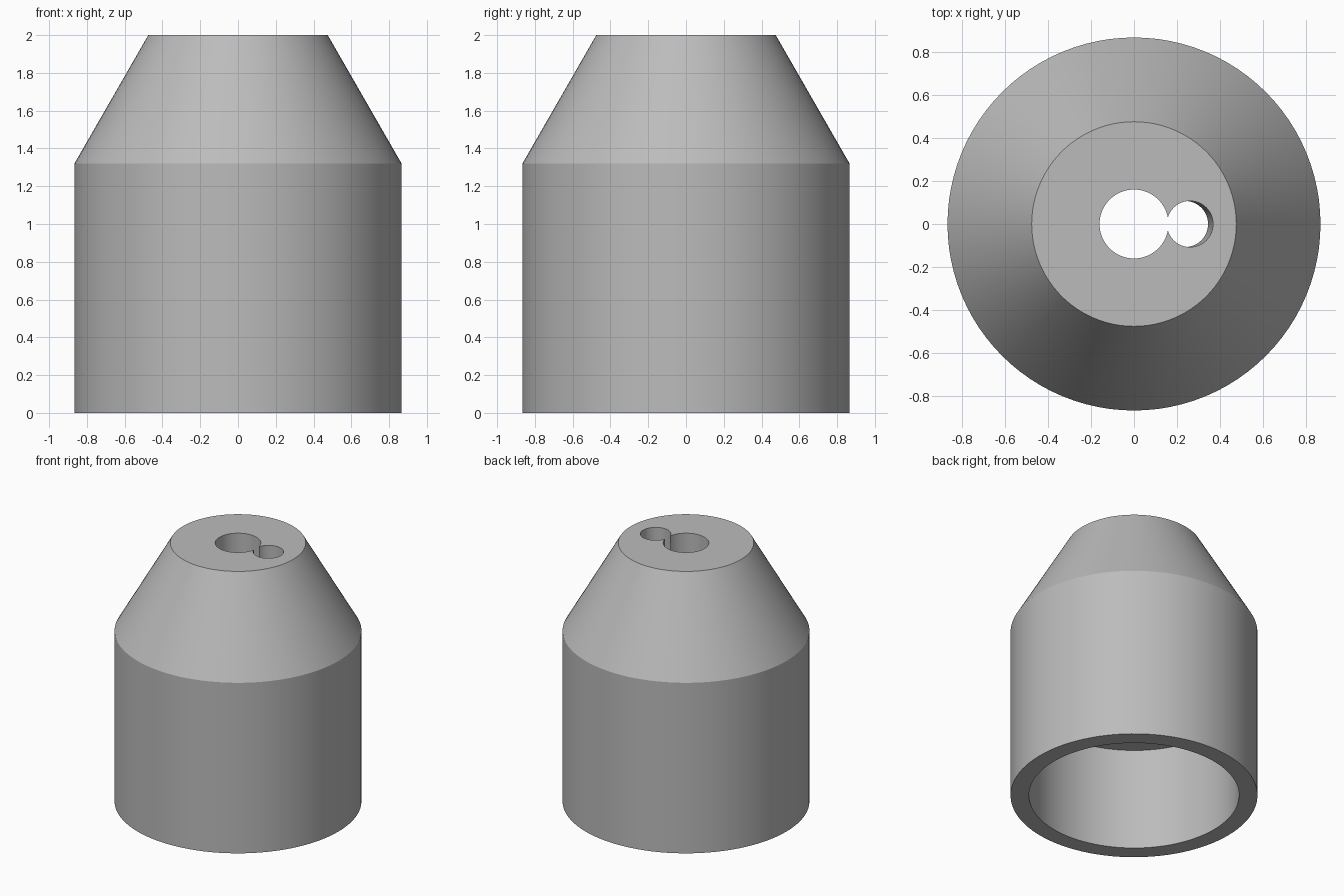
import bpy, bmesh, math
from mathutils import Matrix

default = bpy.data.objects.get("Cube")
if default:
    bpy.data.objects.remove(default, do_unlink=True)

SIDES = 96
BODY_R, TOP_R = 0.866, 0.475
SHOULDER_Z, TOP_Z = 1.32, 2.0
SOCKET_R, SOCKET_Z = 0.737, 0.79

grey = bpy.data.materials.new("plain grey")
grey.use_nodes = True
colour = (0.5, 0.5, 0.5, 1)
grey.diffuse_color = colour
grey.node_tree.nodes["Principled BSDF"].inputs["Base Color"].default_value = colour


def turned(name, profile, sides=SIDES):
    """Solid of revolution from (radius, height) points, bottom to top."""
    bm = bmesh.new()
    rings = [[bm.verts.new((r * math.cos(math.tau * i / sides),
                            r * math.sin(math.tau * i / sides), z))
              for i in range(sides)] for r, z in profile]
    for low, high in zip(rings, rings[1:]):
        for i in range(sides):
            j = (i + 1) % sides
            bm.faces.new((low[i], low[j], high[j], high[i]))
    bm.faces.new(rings[0][::-1])
    bm.faces.new(rings[-1])
    mesh = bpy.data.meshes.new(name)
    bm.to_mesh(mesh)
    bm.free()
    mesh.materials.append(grey)
    obj = bpy.data.objects.new(name, mesh)
    bpy.context.collection.objects.link(obj)
    return obj


def cut(target, cutter):
    """Subtract the cutter and remove it."""
    cutter.hide_render = True
    mod = target.modifiers.new("cut", 'BOOLEAN')
    mod.operation = 'DIFFERENCE'
    mod.solver = 'EXACT'
    mod.object = cutter
    bpy.context.view_layer.objects.active = target
    bpy.ops.object.modifier_apply(modifier=mod.name)
    bpy.data.objects.remove(cutter, do_unlink=True)


# Cylindrical sleeve with a tapered nose
body = turned("tapered_sleeve", [(BODY_R, 0), (BODY_R, SHOULDER_Z), (TOP_R, TOP_Z)])

# Wide socket open at the bottom
cut(body, turned("socket_cutter", [(SOCKET_R, -0.1), (SOCKET_R, SOCKET_Z)]))

# Central bore
cut(body, turned("bore_cutter", [(0.16, 0.6), (0.16, 2.2)], 64))

# Slightly slanted side hole that breaks into the bore
side = turned("side_hole_cutter", [(0.107, -1.4), (0.107, 0.2)], 48)
side.data.transform(Matrix.Translation((0.26, 0, TOP_Z)) @ Matrix.Rotation(0.019, 4, 'Y'))
cut(body, side)

# Smooth round walls, crisp rims
bpy.ops.object.select_all(action='DESELECT')
body.select_set(True)
bpy.context.view_layer.objects.active = body
bpy.ops.object.shade_smooth_by_angle(angle=math.radians(25))
